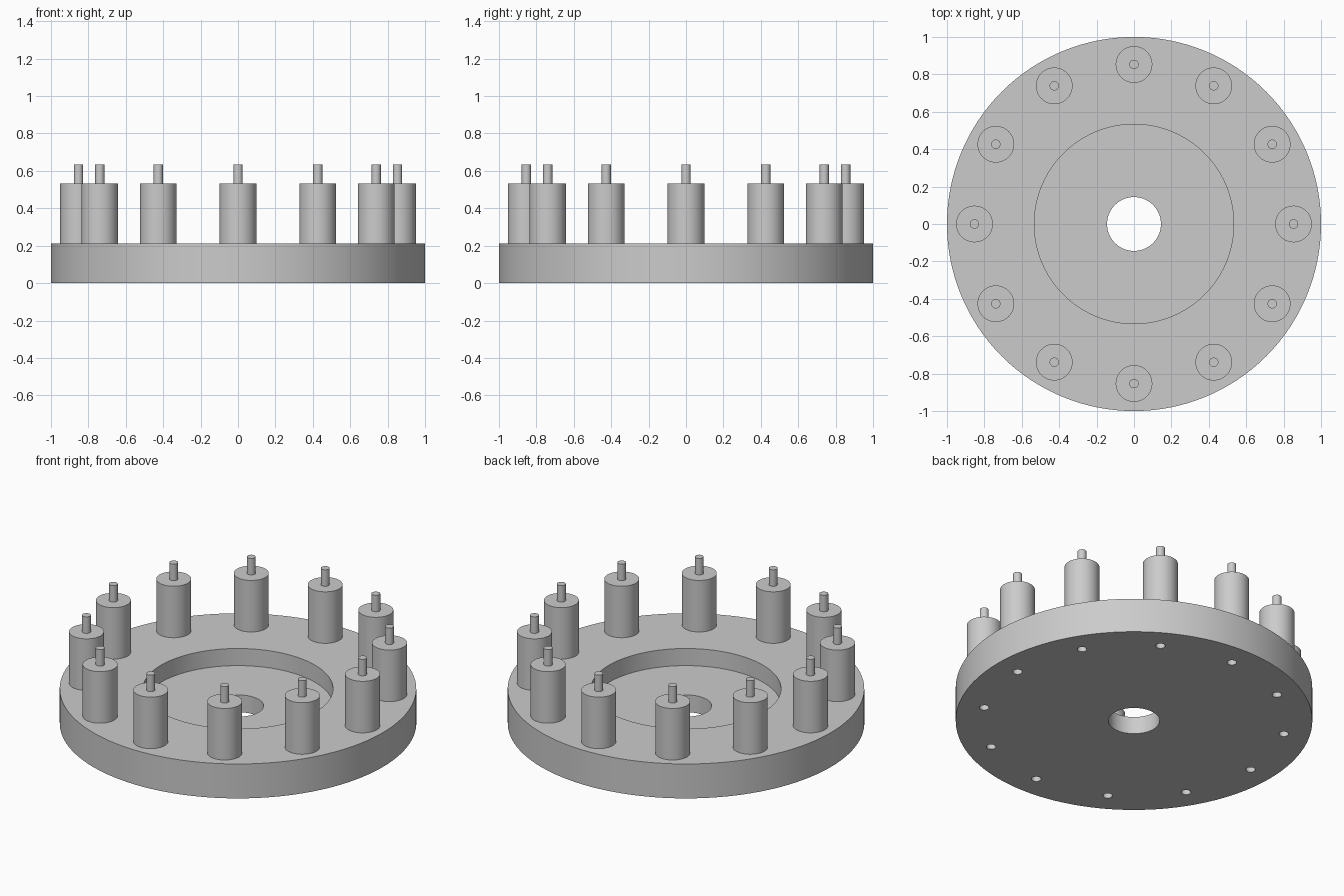
import bpy
from math import cos, sin, pi, radians

cube = bpy.data.objects.get("Cube")
if cube:
    bpy.data.objects.remove(cube, do_unlink=True)

COUNT, RING = 12, 0.853
PLATE_TOP, POST_TOP, PIN_TOP = 0.213, 0.532, 0.634
RECESS_FLOOR = 0.107

grey = bpy.data.materials.new("light grey")
grey.use_nodes = True
colour = (0.6, 0.6, 0.6, 1)
grey.diffuse_color = colour
grey.node_tree.nodes["Principled BSDF"].inputs["Base Color"].default_value = colour


def cylinder(name, radius, bottom, top, x=0, y=0, sides=48):
    bpy.ops.mesh.primitive_cylinder_add(
        vertices=sides, radius=radius, depth=top - bottom,
        location=(x, y, (bottom + top) / 2))
    obj = bpy.context.object
    obj.name = name
    obj.data.materials.append(grey)
    return obj


def smooth(obj):
    bpy.ops.object.select_all(action="DESELECT")
    obj.select_set(True)
    bpy.context.view_layer.objects.active = obj
    bpy.ops.object.shade_smooth_by_angle(angle=radians(30))


def cut(target, cutter):
    mod = target.modifiers.new("cut", "BOOLEAN")
    mod.operation = "DIFFERENCE"
    mod.solver = "EXACT"
    mod.object = cutter
    bpy.context.view_layer.objects.active = target
    bpy.ops.object.modifier_apply(modifier=mod.name)
    bpy.data.objects.remove(cutter, do_unlink=True)


# Round base plate with a shallow recess and a central bore
plate = cylinder("base_plate", 1, 0, PLATE_TOP, sides=128)
cut(plate, cylinder("recess_cutter", 0.533, RECESS_FLOOR, 0.4, sides=96))
cut(plate, cylinder("bore_cutter", 0.144, -0.1, 0.4, sides=64))

# Ring of posts, each with a thin pin on top and a bolt hole underneath
for i in range(COUNT):
    angle = 2 * pi * i / COUNT
    x, y = RING * cos(angle), RING * sin(angle)
    cut(plate, cylinder("bolt_hole_cutter", 0.027, -0.1, 0.4, x, y, 24))
    smooth(cylinder(f"post_{i + 1}", 0.098, PLATE_TOP, POST_TOP, x, y))
    smooth(cylinder(f"pin_{i + 1}", 0.025, POST_TOP, PIN_TOP, x, y, 24))

smooth(plate)
